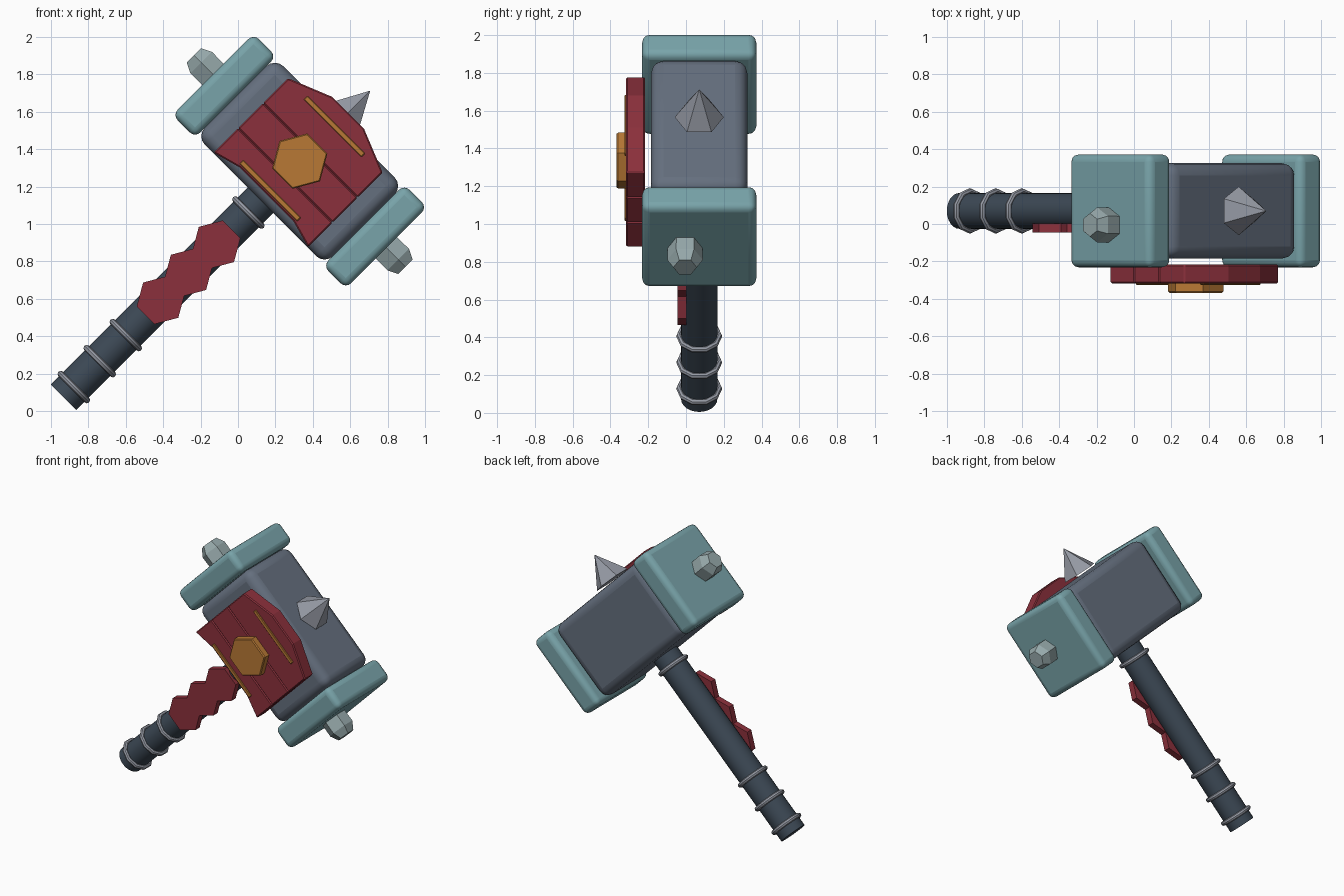
import bpy, bmesh
from math import radians, pi, sin, cos
from mathutils import Matrix, Vector

if "Cube" in bpy.data.objects:
    bpy.data.objects.remove(bpy.data.objects["Cube"])

# Tilted frame: origin at head centre, X along the head, Z along the handle
FRAME = Matrix.Translation((0.33, 0.07, 1.336)) @ Matrix.Rotation(radians(45), 4, 'Y')


def material(name, color):
    m = bpy.data.materials.new(name)
    m.diffuse_color = (*color, 1)
    m.use_nodes = True
    m.node_tree.nodes["Principled BSDF"].inputs["Base Color"].default_value = m.diffuse_color
    return m


TEAL = material("teal_metal", (0.19, 0.37, 0.40))
STEEL = material("head_steel", (0.13, 0.16, 0.21))
DARK = material("dark_grip", (0.045, 0.065, 0.09))
RED = material("red_armor", (0.26, 0.03, 0.045))
GOLD = material("gold", (0.48, 0.19, 0.035))
SILVER = material("silver", (0.30, 0.32, 0.37))
PALE = material("pale_bolt", (0.31, 0.40, 0.41))


def finish(name, bm, mat, bevel=0, segments=1, smooth=False):
    bmesh.ops.recalc_face_normals(bm, faces=bm.faces)
    mesh = bpy.data.meshes.new(name)
    bm.to_mesh(mesh)
    bm.free()
    mesh.materials.append(mat)
    ob = bpy.data.objects.new(name, mesh)
    bpy.context.collection.objects.link(ob)
    ob.matrix_world = FRAME
    if bevel:
        mod = ob.modifiers.new("bevel", 'BEVEL')
        mod.width, mod.segments = bevel, segments
    if smooth:
        bpy.ops.object.select_all(action='DESELECT')
        ob.select_set(True)
        bpy.context.view_layer.objects.active = ob
        bpy.ops.object.shade_smooth_by_angle(angle=radians(35))
    return ob


def box(name, centre, size, mat, **kw):
    bm = bmesh.new()
    bmesh.ops.create_cube(bm, size=1, matrix=Matrix.Translation(centre) @ Matrix.Diagonal((*size, 1)))
    return finish(name, bm, mat, **kw)


def loft(name, rings, sides, mat, matrix=Matrix(), phase=pi / 2, **kw):
    """Stack of n-gons given as (radius, height) along local z."""
    bm = bmesh.new()
    loops = []
    for r, h in rings:
        angles = [phase + 2 * pi * k / sides for k in range(sides)]
        loops.append([bm.verts.new(matrix @ Vector((r * cos(t), r * sin(t), h))) for t in angles])
    for lo, hi in zip(loops, loops[1:]):
        for k in range(sides):
            j = (k + 1) % sides
            bm.faces.new((lo[k], lo[j], hi[j], hi[k]))
    bm.faces.new(loops[0])
    bm.faces.new(loops[-1])
    return finish(name, bm, mat, **kw)


def slab(name, outline, y0, y1, mat, **kw):
    """Outline in the XZ plane extruded along y."""
    bm = bmesh.new()
    face = bm.faces.new([bm.verts.new((x, y0, z)) for x, z in outline])
    out = bmesh.ops.extrude_face_region(bm, geom=[face])
    verts = [v for v in out["geom"] if isinstance(v, bmesh.types.BMVert)]
    bmesh.ops.translate(bm, verts=verts, vec=(0, y1 - y0, 0))
    return finish(name, bm, mat, **kw)


# Head block, striking plates and their hexagonal bolts
box("head_block", (0, 0, 0), (0.97, 0.51, 0.594), STEEL, bevel=0.065, segments=4, smooth=True)
for side, label in ((-1, "left"), (1, "right")):
    box(f"striking_plate_{label}", (side * 0.57, 0, 0), (0.172, 0.604, 0.614), TEAL,
        bevel=0.04, segments=4, smooth=True)
    loft(f"bolt_{label}", [(0.092, 0.62), (0.094, 0.745), (0.062, 0.80)], 6, PALE,
         Matrix.Translation((0, -0.075, 0)) @ Matrix.Rotation(side * pi / 2, 4, 'Y'))

# Spike above the head
loft("top_spike", [(0.13, 0.325), (0.002, 0.53)], 6, SILVER)

# Handle with polygonal rings
loft("handle", [(0.096, -1.786), (0.096, -0.25)], 24, DARK, smooth=True)
for i, z in enumerate((-1.708, -1.512, -1.315, -0.388)):
    bm = bmesh.new()
    n, m = 10, 8
    grid = [[bm.verts.new(((0.105 + 0.017 * cos(q)) * cos(t), (0.105 + 0.017 * cos(q)) * sin(t),
                           z + 0.017 * sin(q)))
             for q in (2 * pi * b / m for b in range(m))]
            for t in (pi / 2 + 2 * pi * a / n for a in range(n))]
    for a in range(n):
        for b in range(m):
            c, d = (a + 1) % n, (b + 1) % m
            bm.faces.new((grid[a][b], grid[c][b], grid[c][d], grid[a][d]))
    finish(f"handle_ring_{i + 1}", bm, SILVER, smooth=True)

# Hexagonal grip scales on the front of the handle
TO_FRONT = Matrix.Rotation(pi / 2, 4, 'X')
for i, z in enumerate((-1.051, -0.841, -0.630)):
    loft(f"grip_scale_{i + 1}", [(0.133, 0.067), (0.133, 0.115)], 6, RED,
         Matrix.Translation((0, 0, z)) @ TO_FRONT, phase=0)

# Front armor in three strips, floating just off the head
W = 0.357
strips = {
    "armor_lower": [(-W, -0.108), (-W, -0.293), (-0.2, -0.25), (0.2, -0.25), (W, -0.293), (W, -0.108)],
    "armor_middle": [(-W, 0.081), (-W, -0.108), (W, -0.108), (W, 0.081)],
    "armor_upper": [(-W, 0.081), (W, 0.081), (W, 0.27), (0.12, 0.366), (-0.12, 0.366), (-W, 0.27)],
}
for name, outline in strips.items():
    slab(name, outline, -0.387, -0.287, RED, bevel=0.007)

# Gold trim bars and centre gem
for z, label in ((-0.223, "lower"), (0.262, "upper")):
    box(f"trim_bar_{label}", (0, -0.383, z), (0.436, 0.025, 0.028), GOLD, bevel=0.004)
loft("centre_gem", [(0.153, 0.35), (0.153, 0.43), (0.146, 0.438)], 6, GOLD, TO_FRONT, phase=0)
